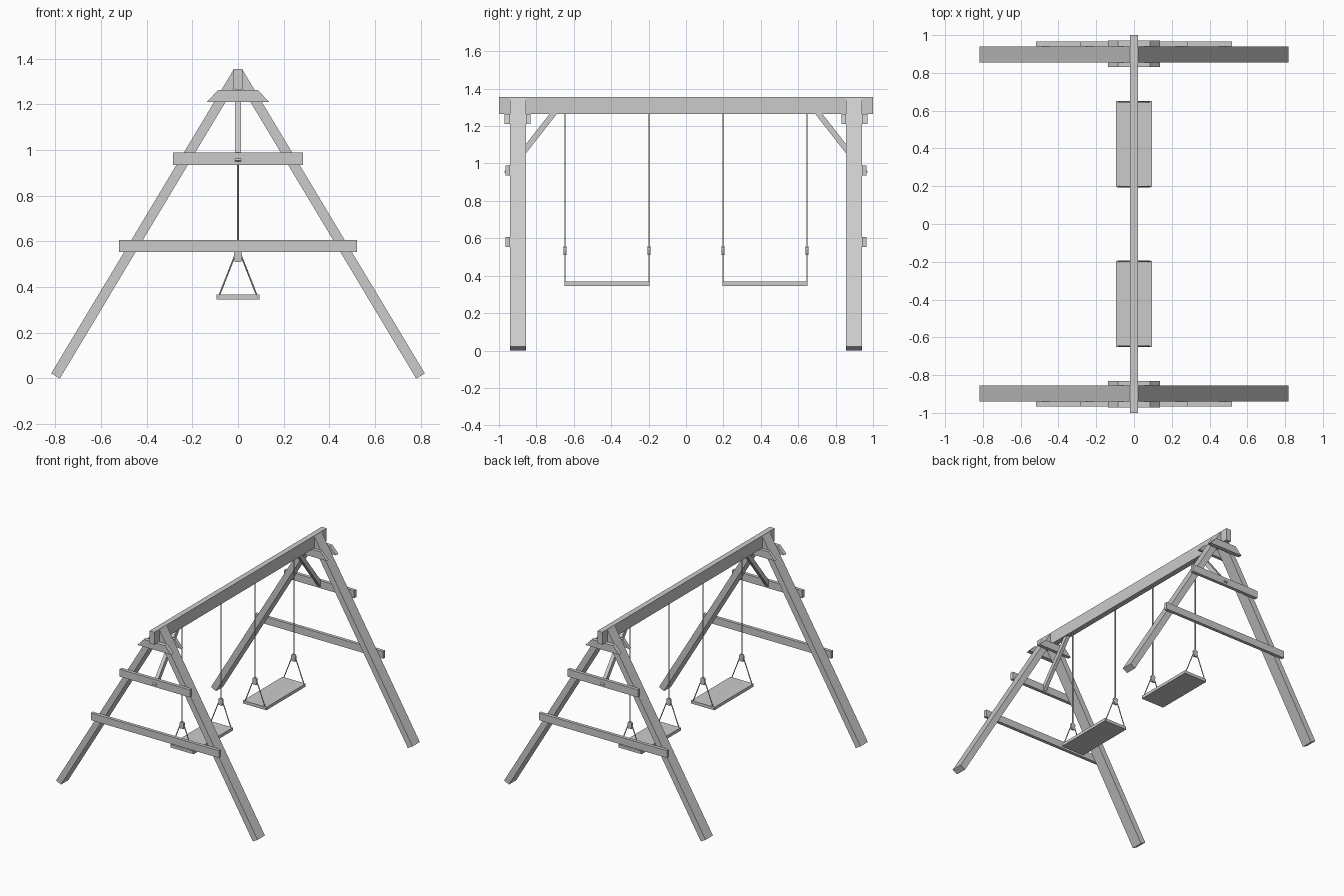
import bpy, bmesh
from mathutils import Vector

if "Cube" in bpy.data.objects:
    bpy.data.objects.remove(bpy.data.objects["Cube"])


def finish(name, bm):
    bmesh.ops.recalc_face_normals(bm, faces=bm.faces)
    me = bpy.data.meshes.new(name)
    bm.to_mesh(me)
    bm.free()
    ob = bpy.data.objects.new(name, me)
    bpy.context.collection.objects.link(ob)
    return ob


def slab(name, pts, axis, lo, hi):
    """Extrude a 2D outline: axis 'y' takes (x, z) points, axis 'x' takes (y, z)."""
    bm = bmesh.new()

    def place(p, d):
        return (p[0], d, p[1]) if axis == 'y' else (d, p[0], p[1])
    a = [bm.verts.new(place(p, lo)) for p in pts]
    b = [bm.verts.new(place(p, hi)) for p in pts]
    bm.faces.new(a)
    bm.faces.new(b[::-1])
    for i in range(len(pts)):
        j = (i + 1) % len(pts)
        bm.faces.new((a[i], a[j], b[j], b[i]))
    return finish(name, bm)


def box(name, x0, x1, y0, y1, z0, z1):
    return slab(name, [(x0, z0), (x1, z0), (x1, z1), (x0, z1)], 'y', *sorted((y0, y1)))


def rope(name, p, q, r=0.0035):
    p, q = Vector(p), Vector(q)
    bm = bmesh.new()
    bmesh.ops.create_cone(bm, cap_ends=True, segments=8, radius1=r, radius2=r,
                          depth=(q - p).length)
    ob = finish(name, bm)
    ob.location = (p + q) / 2
    ob.rotation_euler = (q - p).to_track_quat('Z', 'Y').to_euler()
    return ob


# Top beam
box("top_beam", -0.02, 0.02, -1, 1, 1.265, 1.355)

for s, end in ((-1, "front"), (1, "back")):
    # A-frame legs, cut vertically against the beam
    for m, side in ((-1, "left"), (1, "right")):
        outline = [(0.019, 1.353), (0.019, 1.27), (0.78, 0.0), (0.818, 0.022)]
        slab(f"{end}_{side}_leg", [(m * x, z) for x, z in outline], 'y',
             s * 0.856, s * 0.941)
    # Gusset plates on both faces of the frame
    gusset = [(-0.137, 1.21), (0.137, 1.21), (0.086, 1.264), (-0.086, 1.264)]
    slab(f"{end}_outer_gusset", gusset, 'y', s * 0.941, s * 0.971)
    slab(f"{end}_inner_gusset", gusset, 'y', s * 0.832, s * 0.856)
    # Cross rails
    box(f"{end}_upper_rail", -0.285, 0.285, s * 0.941, s * 0.965, 0.935, 0.99)
    box(f"{end}_lower_rail", -0.52, 0.52, s * 0.941, s * 0.965, 0.553, 0.606)
    # Diagonal brace from beam to upper rail
    brace = [(0.972, 0.955), (0.948, 0.936), (0.671, 1.29), (0.695, 1.309)]
    slab(f"{end}_brace", [(s * y, z) for y, z in brace], 'x', -0.013, 0.013)

    # Swing
    box(f"{end}_seat", -0.094, 0.094, s * 0.195, s * 0.65, 0.346, 0.368)
    for y, pos in ((0.198, "inner"), (0.647, "outer")):
        y *= s
        rope(f"{end}_{pos}_rope", (0, y, 0.53), (0, y, 1.28))
        # Tapered clamp where the rope splits
        slab(f"{end}_{pos}_clamp", [(-0.014, 0.51), (0.014, 0.51), (0.017, 0.55),
                                    (0.01, 0.56), (-0.01, 0.56), (-0.017, 0.55)],
             'y', y - 0.007, y + 0.007)
        for m, side in ((-1, "left"), (1, "right")):
            rope(f"{end}_{pos}_{side}_cord", (m * 0.009, y, 0.55),
                 (m * 0.087, y, 0.352))
